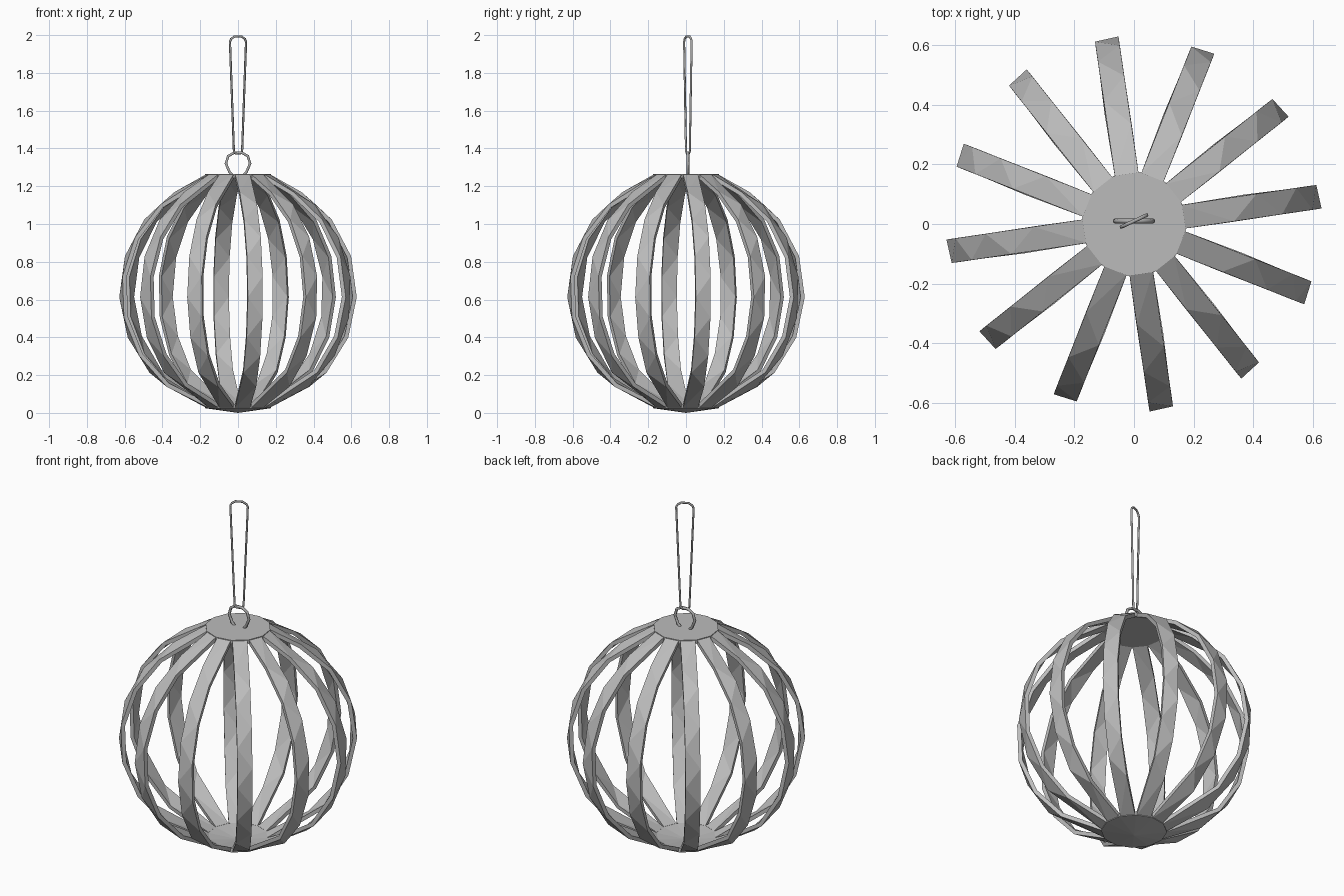
import bpy, bmesh, math
from mathutils import Vector

cube = bpy.data.objects.get("Cube")
if cube:
    bpy.data.objects.remove(cube, do_unlink=True)

RADIUS, MID_Z = 0.63, 0.635
RIBS, HALF_WIDTH, THICK = 12, 0.04, 0.022
PHASE = math.radians(8.4)
CAP_R = 0.175


def material(name, rgb):
    mat = bpy.data.materials.new(name)
    mat.use_nodes = True
    mat.diffuse_color = (*rgb, 1)
    mat.node_tree.nodes["Principled BSDF"].inputs["Base Color"].default_value = (*rgb, 1)
    return mat


silver = material("silver grey", (0.5, 0.5, 0.5))
wire_grey = material("wire grey", (0.4, 0.4, 0.4))


def add_object(name, data, mat):
    obj = bpy.data.objects.new(name, data)
    bpy.context.scene.collection.objects.link(obj)
    if not data.materials:
        data.materials.append(mat)
    return obj


def add_thickness(obj):
    mod = obj.modifiers.new("thickness", "SOLIDIFY")
    mod.thickness = THICK
    mod.offset = -1
    return obj


def rib_mesh():
    """Faceted strip from top to bottom, with corners staggered between its two edges."""
    def point(side, deg):
        a = math.radians(deg)
        z = MID_Z + RADIUS * math.cos(a)
        return Vector((RADIUS * math.sin(a), side * HALF_WIDTH, z))

    bm = bmesh.new()
    start = [Vector((0.165, s * HALF_WIDTH, MID_Z + RADIUS - 0.002)) for s in (-1, 1)]
    middle = [point(1 if i % 2 else -1, 32 + 10 * i) for i in range(12)]
    end = [point(s, 165) for s in (-1, 1)]
    verts = [bm.verts.new(p) for p in start + middle + end]
    for i in range(len(verts) - 2):
        a, b, c = verts[i:i + 3]
        bm.faces.new((a, b, c) if i % 2 else (a, c, b))
    # Make every facet face away from the centre
    bm.normal_update()
    for f in bm.faces:
        if f.normal.dot(f.calc_center_median() - Vector((0, 0, MID_Z))) < 0:
            f.normal_flip()
    mesh = bpy.data.meshes.new("rib")
    bm.to_mesh(mesh)
    bm.free()
    return mesh


def cap(name, rim_z, tip_z, up):
    """Polygonal plate that joins the ribs, with corners in the gaps."""
    bm = bmesh.new()
    rim = []
    for i in range(RIBS):
        a = PHASE + (i + 0.5) * math.tau / RIBS
        rim.append(bm.verts.new((CAP_R * math.cos(a), CAP_R * math.sin(a), rim_z)))
    tip = bm.verts.new((0, 0, tip_z))
    for i, v in enumerate(rim):
        w = rim[(i + 1) % RIBS]
        bm.faces.new((v, w, tip) if up else (w, v, tip))
    mesh = bpy.data.meshes.new(name)
    bm.to_mesh(mesh)
    bm.free()
    return add_thickness(add_object(name, mesh, silver))


def wire(name, points, radius, closed, angle=0):
    curve = bpy.data.curves.new(name, "CURVE")
    curve.dimensions = "3D"
    curve.bevel_depth = radius
    curve.bevel_resolution = 1
    curve.use_fill_caps = True
    spline = curve.splines.new("POLY")
    spline.points.add(len(points) - 1)
    for p, (x, z) in zip(spline.points, points):
        p.co = (x, 0, z, 1)
    spline.use_cyclic_u = closed
    obj = add_object(name, curve, wire_grey)
    obj.location.y = 0.01
    obj.rotation_euler.z = angle
    return obj


def mirrored(half):
    return half + [(-x, z) for x, z in reversed(half)]


# Ball cage
mesh = rib_mesh()
for i in range(RIBS):
    rib = add_thickness(add_object(f"rib_{i + 1:02d}", mesh, silver))
    rib.rotation_euler.z = PHASE + i * math.tau / RIBS
cap("top_cap", MID_Z + RADIUS, MID_Z + RADIUS, True)
cap("bottom_cap", 0.025, 0.0, False)

# Hanging ring, open where it enters the top cap
wire("hanging_ring", mirrored([(0.025, 1.255), (0.045, 1.275), (0.064, 1.32),
                               (0.052, 1.36), (0.02, 1.377)]), 0.008, False)

# Long hanging loop
wire("hanging_loop", mirrored([(0.012, 1.372), (0.024, 1.385), (0.047, 1.965),
                               (0.04, 1.98), (0.02, 1.993)]), 0.006, True, math.radians(25))
